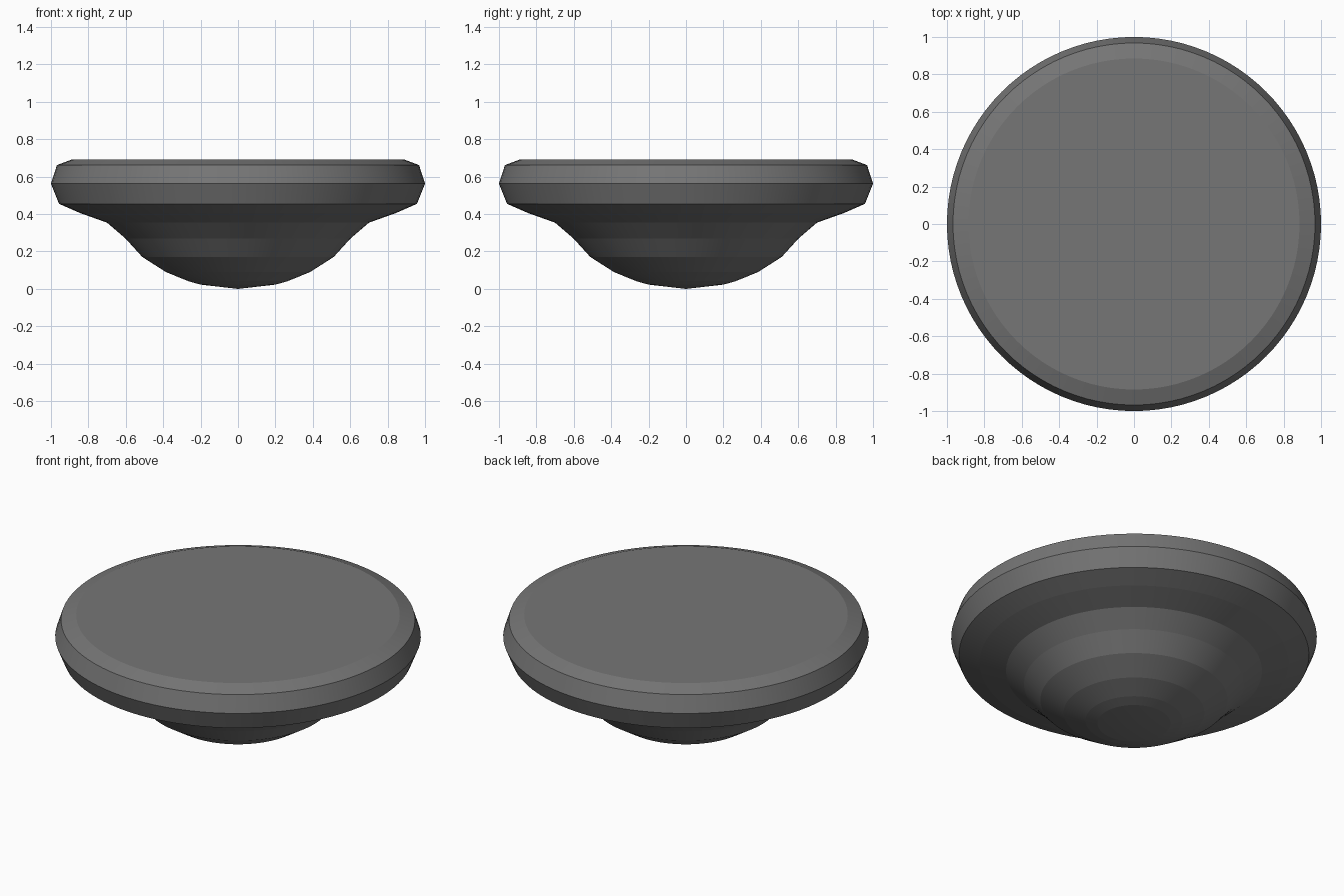
import bpy, bmesh, math

if "Cube" in bpy.data.objects:
    bpy.data.objects.remove(bpy.data.objects["Cube"])

# Dark grey material
grey = bpy.data.materials.new("dark_grey")
grey.diffuse_color = (0.18, 0.18, 0.18, 1.0)
grey.use_nodes = True
grey.node_tree.nodes["Principled BSDF"].inputs["Base Color"].default_value = grey.diffuse_color

# Half profile (radius, height) from bottom tip to top rim
PROFILE = [(0.20, 0.023), (0.265, 0.041), (0.385, 0.09), (0.512, 0.171),
           (0.602, 0.27), (0.70, 0.354), (0.845, 0.406), (0.957, 0.455),
           (1.0, 0.563), (0.968, 0.662), (0.885, 0.693)]
SEGMENTS = 96

# Lathe the bowl-shaped disc with a flat top
bm = bmesh.new()
rings = []
for r, z in PROFILE:
    rings.append([bm.verts.new((r * math.cos(2 * math.pi * i / SEGMENTS),
                                r * math.sin(2 * math.pi * i / SEGMENTS), z))
                  for i in range(SEGMENTS)])
for lower, upper in zip(rings, rings[1:]):
    for i in range(SEGMENTS):
        j = (i + 1) % SEGMENTS
        bm.faces.new((lower[i], lower[j], upper[j], upper[i]))

# Shallow bottom tip and flat top cap
tip = bm.verts.new((0, 0, 0))
for i in range(SEGMENTS):
    bm.faces.new((tip, rings[0][(i + 1) % SEGMENTS], rings[0][i]))
bm.faces.new(rings[-1])

# Smooth around the axis, crisp steps between bands
for f in bm.faces:
    f.smooth = True
for e in bm.edges:
    a, b = e.verts
    e.smooth = abs(a.co.z - b.co.z) > 1e-5
bmesh.ops.recalc_face_normals(bm, faces=bm.faces)

mesh = bpy.data.meshes.new("domed_disc")
bm.to_mesh(mesh)
bm.free()
mesh.materials.append(grey)
disc = bpy.data.objects.new("domed_disc", mesh)
bpy.context.collection.objects.link(disc)
